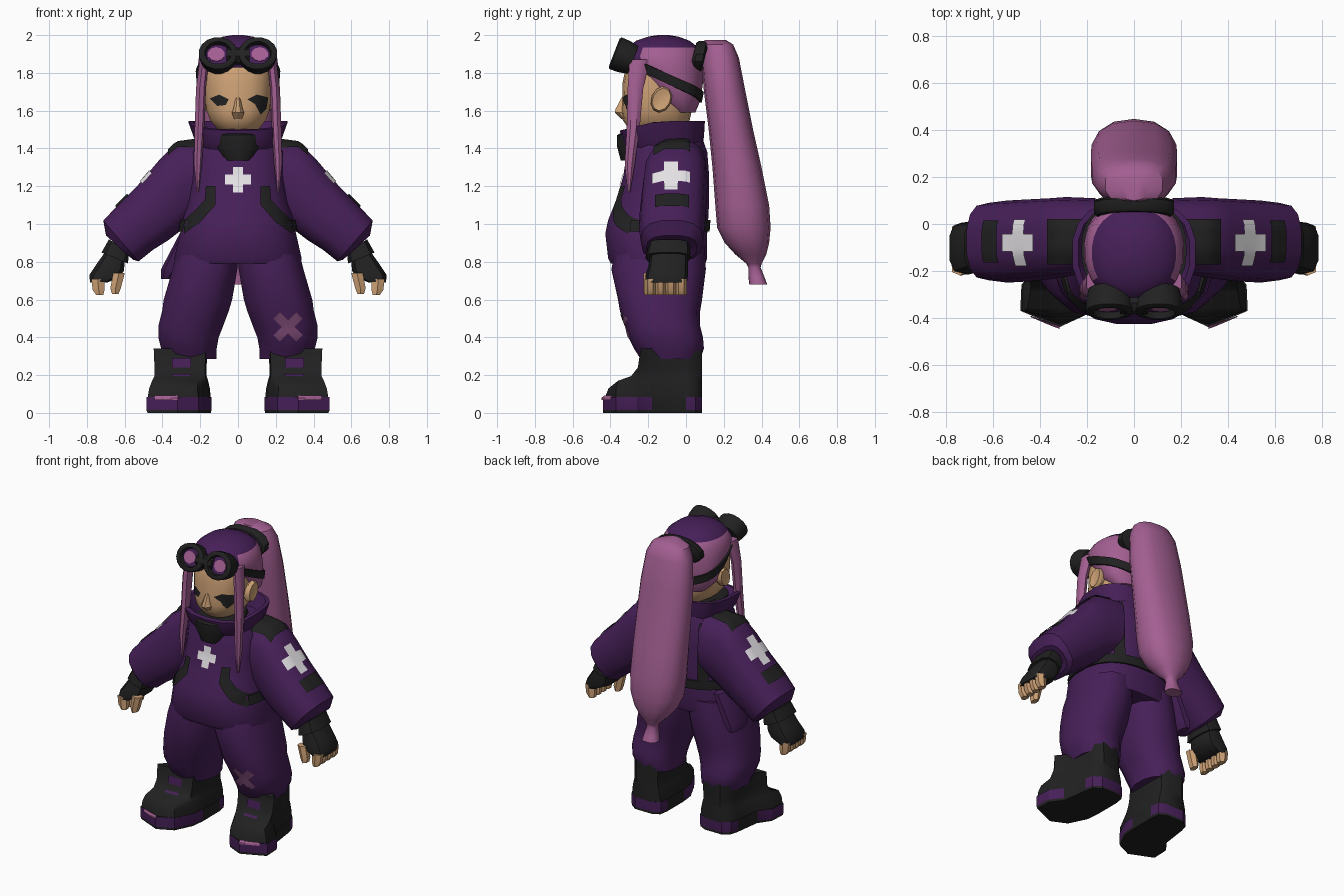
import bpy, bmesh, math
from mathutils import Vector
from mathutils.bvhtree import BVHTree

if "Cube" in bpy.data.objects:
    bpy.data.objects.remove(bpy.data.objects["Cube"])


def mat(name, r, g, b):
    m = bpy.data.materials.new(name)
    m.diffuse_color = (r, g, b, 1)
    m.use_nodes = True
    m.node_tree.nodes["Principled BSDF"].inputs["Base Color"].default_value = m.diffuse_color
    return m


PURPLE = mat("deep_purple", 0.062, 0.014, 0.098)
PINK = mat("hair_pink", 0.37, 0.115, 0.29)
SKIN = mat("skin", 0.62, 0.36, 0.18)
BLACK = mat("black_leather", 0.015, 0.015, 0.015)
WHITE = mat("white", 0.8, 0.78, 0.8)
MAUVE = mat("patch_mauve", 0.22, 0.075, 0.19)


def put(bm, name, mats, rule=None, angle=40):
    """Turn a bmesh into a shaded object; rule(face) picks the material."""
    if rule:
        for f in bm.faces:
            f.material_index = rule(f)
    me = bpy.data.meshes.new(name)
    bm.to_mesh(me)
    bm.free()
    ob = bpy.data.objects.new(name, me)
    bpy.context.collection.objects.link(ob)
    for m in mats:
        me.materials.append(m)
    bpy.ops.object.select_all(action='DESELECT')
    ob.select_set(True)
    bpy.context.view_layer.objects.active = ob
    bpy.ops.object.shade_smooth_by_angle(angle=math.radians(angle))
    return ob


def skin_rings(name, loops, mats, rule=None, angle=40, sx=1):
    """Bridge loops of points into a closed solid."""
    bm = bmesh.new()
    vs = [[bm.verts.new((p[0] * sx, p[1], p[2])) for p in lp] for lp in loops]
    n = len(vs[0])
    for a, b in zip(vs, vs[1:]):
        for i in range(n):
            bm.faces.new((a[i], a[(i + 1) % n], b[(i + 1) % n], b[i]))
    bm.faces.new(vs[0][::-1])
    bm.faces.new(vs[-1])
    bmesh.ops.recalc_face_normals(bm, faces=bm.faces)
    return put(bm, name, mats, rule, angle)


def loft(name, rings, mats, n=14, e=2.0, **kw):
    """Each ring is centre plus two half axes, shaped as a superellipse."""
    def pw(c):
        return math.copysign(abs(c) ** (2 / e), c)
    loops = []
    for c, u, v in rings:
        ts = [2 * math.pi * (i + 0.5) / n for i in range(n)]
        loops.append([c + u * pw(math.cos(t)) + v * pw(math.sin(t)) for t in ts])
    return skin_rings(name, loops, mats, **kw)


def level(z, cx, rx, yf, yb):
    """Horizontal ring given by half width, front y and back y."""
    return (Vector((cx, (yf + yb) / 2, z)), Vector((rx, 0, 0)), Vector((0, (yb - yf) / 2, 0)))


def slant(ux, uz, lx, lz, yf, yb):
    """Limb ring given by its upper and lower edge in the front plane."""
    return (Vector(((ux + lx) / 2, (yf + yb) / 2, (uz + lz) / 2)),
            Vector(((ux - lx) / 2, 0, (uz - lz) / 2)), Vector((0, (yb - yf) / 2, 0)))


def tree(obs):
    vs, fs = [], []
    for o in obs:
        k = len(vs)
        vs += [v.co.copy() for v in o.data.vertices]
        fs += [[i + k for i in p.vertices] for p in o.data.polygons]
    return BVHTree.FromPolygons(vs, fs)


def decal(name, pts, origin, u, v, targets, m, off=0.006, sx=1):
    """Flat outline pressed onto the surface of the target parts."""
    o, u, v = (Vector((p[0] * sx, p[1], p[2])) for p in (origin, u, v))
    u.normalize()
    v.normalize()
    d = u.cross(v) * -sx
    bm = bmesh.new()
    bm.faces.new([bm.verts.new(o + u * a + v * b) for a, b in pts])
    for ax, k in ((u, 0), (v, 1)):
        lo, hi = min(p[k] for p in pts), max(p[k] for p in pts)
        cuts = max(2, int((hi - lo) / 0.025))
        for i in range(1, cuts):
            bmesh.ops.bisect_plane(bm, geom=bm.verts[:] + bm.edges[:] + bm.faces[:],
                                   plane_co=o + ax * (lo + (hi - lo) * i / cuts), plane_no=ax)
    bmesh.ops.triangulate(bm, faces=bm.faces)
    bvh = tree(targets)
    for w in bm.verts[:]:
        hit = bvh.ray_cast(w.co - d * 0.8, d)[0]
        if hit is None:
            bm.verts.remove(w)
        else:
            w.co = hit - d * off
    for f in bm.faces:
        f.normal_update()
        if f.normal.dot(d) > 0:
            f.normal_flip()
    return put(bm, name, [m])


def band(name, targets, cy, height, zf, a0, a1, m, off=0.012):
    """Strap wrapped round the target parts from angle a0 to a1."""
    bvh, rows, steps = tree(targets), [], 40
    bm = bmesh.new()
    for i in range(steps + 1):
        t = math.radians(a0 + (a1 - a0) * i / steps)
        d = Vector((math.cos(t), math.sin(t), 0))
        base = Vector((0, cy, 0)) + d * 0.9
        z = zf(cy + d.y * 0.2)
        row = []
        for s in (-0.5, 0.5):
            p = base + Vector((0, 0, z + s * height))
            hit = bvh.ray_cast(p, -d)[0] or p - d * 0.7
            row += [hit + d * off, hit - d * 0.01]
        rows.append([bm.verts.new(row[k]) for k in (0, 2, 3, 1)])
    for a, b in zip(rows, rows[1:]):
        for k in range(4):
            bm.faces.new((a[k], a[(k + 1) % 4], b[(k + 1) % 4], b[k]))
    bmesh.ops.recalc_face_normals(bm, faces=bm.faces)
    return put(bm, name, [m])


def rect(a, b):
    return [(-a, -b), (a, -b), (a, b), (-a, b)]


def plus(r, w, turn=0):
    q = [(w, -r), (w, -w), (r, -w)]
    pts = []
    for k in range(4):
        c, s = math.cos(turn + k * math.pi / 2), math.sin(turn + k * math.pi / 2)
        pts += [(x * c - y * s, x * s + y * c) for x, y in q]
    return pts


X, Y, Z = (1, 0, 0), (0, 1, 0), (0, 0, 1)

# Jacket body, hip flap, collar and neck scarf
jacket = loft("jacket", [level(*r) for r in (
    (0.79, 0, 0.335, -0.40, 0.105), (0.82, 0, 0.34, -0.415, 0.115), (0.95, 0, 0.31, -0.43, 0.115),
    (1.02, 0, 0.295, -0.415, 0.12), (1.12, 0, 0.27, -0.375, 0.125), (1.25, 0, 0.255, -0.335, 0.125),
    (1.38, 0, 0.25, -0.315, 0.115), (1.45, 0, 0.20, -0.29, 0.09))], [PURPLE], n=20, e=2.5)
loft("hip_flap", [level(*r) for r in (
    (0.71, -0.385, 0.025, -0.10, 0.07), (0.76, -0.365, 0.045, -0.13, 0.08),
    (0.95, -0.28, 0.03, -0.14, 0.08))], [PURPLE], n=8, e=3)
collar = loft("collar", [level(*r) for r in (
    (1.38, 0, 0.20, -0.30, 0.08), (1.46, 0, 0.235, -0.335, 0.095), (1.545, 0, 0.265, -0.35, 0.10),
    (1.545, 0, 0.24, -0.325, 0.08), (1.44, 0, 0.18, -0.27, 0.05))], [PURPLE], n=18, e=2.6)
for w in collar.data.vertices:
    if w.co.z > 1.42:
        w.co.z -= 0.05 * max(0, (-w.co.y - 0.15) / 0.2)
loft("neck_scarf", [level(*r) for r in (
    (1.335, 0, 0.08, -0.345, -0.1), (1.41, 0, 0.13, -0.365, -0.05),
    (1.47, 0, 0.145, -0.365, 0.0), (1.485, 0, 0.13, -0.34, 0.0))], [BLACK], n=14, e=2.6)
decal("chest_cross", plus(0.068, 0.026), (0, 0, 1.235), X, Z, [jacket], WHITE)

# Harness straps
band("back_strap", [jacket], -0.13, 0.06, lambda y: 0.99, -30, 210, BLACK)
strap = [(0.12, 1.2), (0.12, 1.1), (0.2, 1.01), (0.285, 0.95), (0.285, 1.02),
         (0.22, 1.08), (0.175, 1.13), (0.17, 1.2)]
for sx in (1, -1):
    decal("front_strap", strap, (0, 0, 0), X, Z, [jacket], BLACK, 0.014, sx)
    decal("rear_strap", rect(0.03, 0.21), (0.19, 0, 1.2), (-1, 0, 0), Z, [jacket], BLACK, 0.012, sx)

outline = [(.15, .06), (.20, .085), (.33, .085), (.38, .05), (.395, 0), (.42, -.18), (.48, -.26),
           (.485, -.37), (.32, -.44), (.21, -.39), (.15, -.27), (.14, -.18), (.14, 0)]


def boot_ring(z, front, s):
    return [(0.27 + (x - 0.27) * s, max(y, front) if y < -0.2 else y, z) for x, y in outline]


for sx in (1, -1):
    # Trouser legs
    leg = loft("trouser_leg", [level(*r) for r in (
        (0.88, 0.16, 0.16, -0.37, 0.10), (0.76, 0.175, 0.175, -0.395, 0.105),
        (0.6, 0.212, 0.185, -0.36, 0.085), (0.54, 0.225, 0.18, -0.35, 0.075),
        (0.46, 0.25, 0.175, -0.32, 0.075), (0.40, 0.262, 0.163, -0.305, 0.09),
        (0.34, 0.26, 0.15, -0.275, 0.095), (0.285, 0.25, 0.14, -0.24, 0.075))],
        [PURPLE], n=14, e=2.4, sx=sx)
    if sx > 0:
        decal("knee_patch", plus(0.085, 0.024, math.pi / 4), (0.265, 0, 0.455), X, Z, [leg], MAUVE)

    # Boots: sole, upper and trim
    sole = skin_rings("boot_sole", [boot_ring(z, -1, s) for z, s in ((0, .97), (.015, 1), (.085, 1))],
                      [BLACK, PURPLE], sx=sx, angle=30, rule=lambda f: int(
                          0.015 < f.calc_center_median().z < 0.08 and
                          not -0.19 < f.calc_center_median().y < 0.01))
    boot = skin_rings("boot_upper", [boot_ring(*r) for r in (
        (0.08, -0.43, 0.97), (0.13, -0.41, 0.93), (0.17, -0.36, 0.86), (0.195, -0.29, 0.80),
        (0.24, -0.255, 0.80), (0.34, -0.24, 0.82))], [BLACK], sx=sx)
    decal("toe_stripe", rect(0.062, 0.011), (0.38, 0, 0.08), X, Z, [sole, boot], PINK, 0.008, sx)
    decal("lace_panel", rect(0.05, 0.025), (0.30, 0, 0.265), X, Z, [boot], PURPLE, 0.008, sx)
    decal("lace_line", rect(0.05, 0.006), (0.30, 0, 0.20), X, Z, [boot], PURPLE, 0.008, sx)

    # Sleeves with shoulder pad, cross and patch
    arm = loft("sleeve", [slant(*r) for r in (
        (.17, 1.45, .16, 1.05, -.20, .11), (.33, 1.43, .25, 1.0, -.225, .115),
        (.42, 1.34, .29, .97, -.235, .11), (.53, 1.21, .37, .91, -.245, .105),
        (.63, 1.11, .45, .86, -.25, .10), (.715, 1.02, .525, .80, -.24, .09),
        (.70, .94, .555, .81, -.21, .06), (.66, .91, .575, .845, -.17, .02))],
        [PURPLE], n=14, e=2.7, sx=sx)
    decal("shoulder_pad", rect(0.08, 0.097), (0.29, -0.075, 1.4), X, Y, [arm], BLACK, 0.012, sx)
    decal("sleeve_cross", plus(0.1, 0.037), (0.49, -0.08, 1.25), Y, (-1, 0, 1), [arm], WHITE, 0.006, sx)
    decal("sleeve_patch", rect(0.09, 0.045), (0.615, -0.075, 1.125), Y, (-1, 0, 1), [arm], BLACK, 0.008, sx)

    # Gloves and bare fingertips
    loft("glove_cuff", [slant(*r) for r in (
        (.685, .92, .575, .85, -.20, .02), (.725, .85, .58, .79, -.215, .025))], [BLACK], n=10, e=3, sx=sx)
    loft("glove", [slant(*r) for r in (
        (.70, .86, .60, .81, -.19, .01), (.75, .79, .60, .755, -.20, .01),
        (.79, .73, .62, .72, -.215, .01), (.785, .69, .69, .69, -.215, .005))], [BLACK], n=10, e=3, sx=sx)
    for i in range(4):
        y = -0.19 + i * 0.055
        loft("finger", [level(z, x, r, y - 0.029, y + 0.029) for z, x, r in (
            (.71, .742, .04), (.65, .738, .036), (.625, .732, .022))], [SKIN], n=6, sx=sx)
    loft("thumb", [level(z, x, r, -0.225, -0.16) for z, x, r in (
        (.74, .63, .035), (.66, .648, .032), (.63, .65, .02))], [SKIN], n=6, sx=sx)

# Head with face features
head = loft("head", [level(*r) for r in (
    (1.475, 0, 0.07, -0.26, -0.02), (1.50, 0, 0.11, -0.30, 0.0), (1.55, 0, 0.15, -0.335, 0.02),
    (1.60, 0, 0.168, -0.342, 0.03), (1.66, 0, 0.177, -0.338, 0.03), (1.75, 0, 0.182, -0.335, 0.03),
    (1.85, 0, 0.175, -0.315, 0.03), (1.92, 0, 0.12, -0.27, 0.0))], [SKIN], n=18, e=2.3)
loft("nose", [level(*r) for r in (
    (1.555, 0, 0.022, -0.345, -0.30), (1.59, 0, 0.036, -0.38, -0.30), (1.61, 0, 0.026, -0.375, -0.30),
    (1.67, 0, 0.014, -0.342, -0.30))], [SKIN], n=8)
decal("right_eye", [(-.15, 1.665), (-.11, 1.625), (-.065, 1.63), (-.05, 1.66), (-.10, 1.685)],
      (0, 0, 0), X, Z, [head], BLACK)
decal("left_eye", [(.05, 1.66), (.09, 1.635), (.12, 1.58), (.15, 1.61), (.16, 1.67), (.10, 1.685)],
      (0, 0, 0), X, Z, [head], BLACK)

# Hair cap with a purple bandana on the crown
hair = loft("hair_cap", [level(*r) for r in (
    (1.59, 0, 0.13, -0.08, 0.05), (1.65, 0, 0.19, -0.15, 0.075), (1.74, 0, 0.208, -0.22, 0.09),
    (1.83, 0, 0.215, -0.32, 0.093), (1.89, 0, 0.207, -0.335, 0.085), (1.935, 0, 0.18, -0.31, 0.065),
    (1.97, 0, 0.135, -0.265, 0.02), (1.992, 0, 0.08, -0.20, -0.04), (2.0, 0, 0.03, -0.15, -0.09))],
    [PINK, PURPLE], n=28, e=2.2, rule=lambda f: int(
        f.calc_center_median().z > 1.92 or
        (f.calc_center_median().z > 1.84 and f.calc_center_median().y < -0.24)))
for sx in (1, -1):
    loft("ear", [(Vector((x, -0.13, 1.66)), Vector((0, r * 0.8, 0)), Vector((0, 0.012, r)))
                 for x, r in ((0.15, 0.05), (0.19, 0.07), (0.212, 0.06), (0.205, 0.03))],
         [SKIN], n=10, sx=sx)
    loft("front_strand", [level(*r) for r in (
        (1.87, 0.18, 0.025, -0.30, -0.19), (1.72, 0.197, 0.028, -0.31, -0.225),
        (1.5, 0.205, 0.027, -0.315, -0.245), (1.32, 0.213, 0.022, -0.325, -0.27),
        (1.17, 0.213, 0.006, -0.31, -0.295))], [PINK], n=7, sx=sx)
loft("hair_tie", [(Vector((0, y, z)), Vector((r, 0, 0)), Vector((0, 0.02, h)))
                  for y, z, r, h in ((0.035, 1.88, 0.16, 0.08), (0.05, 1.88, 0.175, 0.09),
                                     (0.09, 1.88, 0.175, 0.09), (0.10, 1.88, 0.15, 0.08))], [BLACK])
loft("ponytail", [level(z, 0, *r) for z, *r in (
    (1.975, 0.06, 0.10, 0.21), (1.95, 0.125, 0.085, 0.25), (1.88, 0.16, 0.08, 0.28),
    (1.7, 0.182, 0.095, 0.315), (1.5, 0.187, 0.12, 0.355), (1.3, 0.187, 0.14, 0.40),
    (1.1, 0.185, 0.155, 0.44), (0.98, 0.172, 0.165, 0.448), (0.9, 0.14, 0.205, 0.44),
    (0.84, 0.095, 0.26, 0.425), (0.79, 0.045, 0.32, 0.40), (0.77, 0.036, 0.33, 0.395),
    (0.72, 0.047, 0.33, 0.415), (0.68, 0.056, 0.335, 0.43))], [PINK], n=14, e=2.4)

# Goggles with strap
band("goggle_strap", [hair, head], -0.1, 0.055, lambda y: 1.77 - (y + 0.1) * 0.5, -70, 250, BLACK)
d, up = Vector((0, -0.93, 0.36)), Vector((0, 0.36, 0.93))
for sx in (1, -1):
    def disc(t, r):
        return (Vector((0.105, -0.28, 1.868)) + d * t, Vector((r * 1.12, 0, 0)), up * r)
    loft("goggle_cup", [disc(0, .08), disc(.05, .09), disc(.10, .092), disc(.108, .08),
                        disc(.108, .064), disc(.075, .058)], [BLACK], n=16, sx=sx)
    loft("goggle_lens", [disc(.06, .056), disc(.082, .056)], [PURPLE], n=16, sx=sx)
    loft("lens_glint", [(c + Vector((0.01, 0, 0)), a, b) for c, a, b in (disc(.08, .04), disc(.087, .04))],
         [PINK], n=10, sx=sx)
loft("goggle_bridge", [(Vector((x, -0.335, 1.89)), d * 0.05, up * 0.045) for x in (-0.06, 0.06)],
     [BLACK], n=8)
